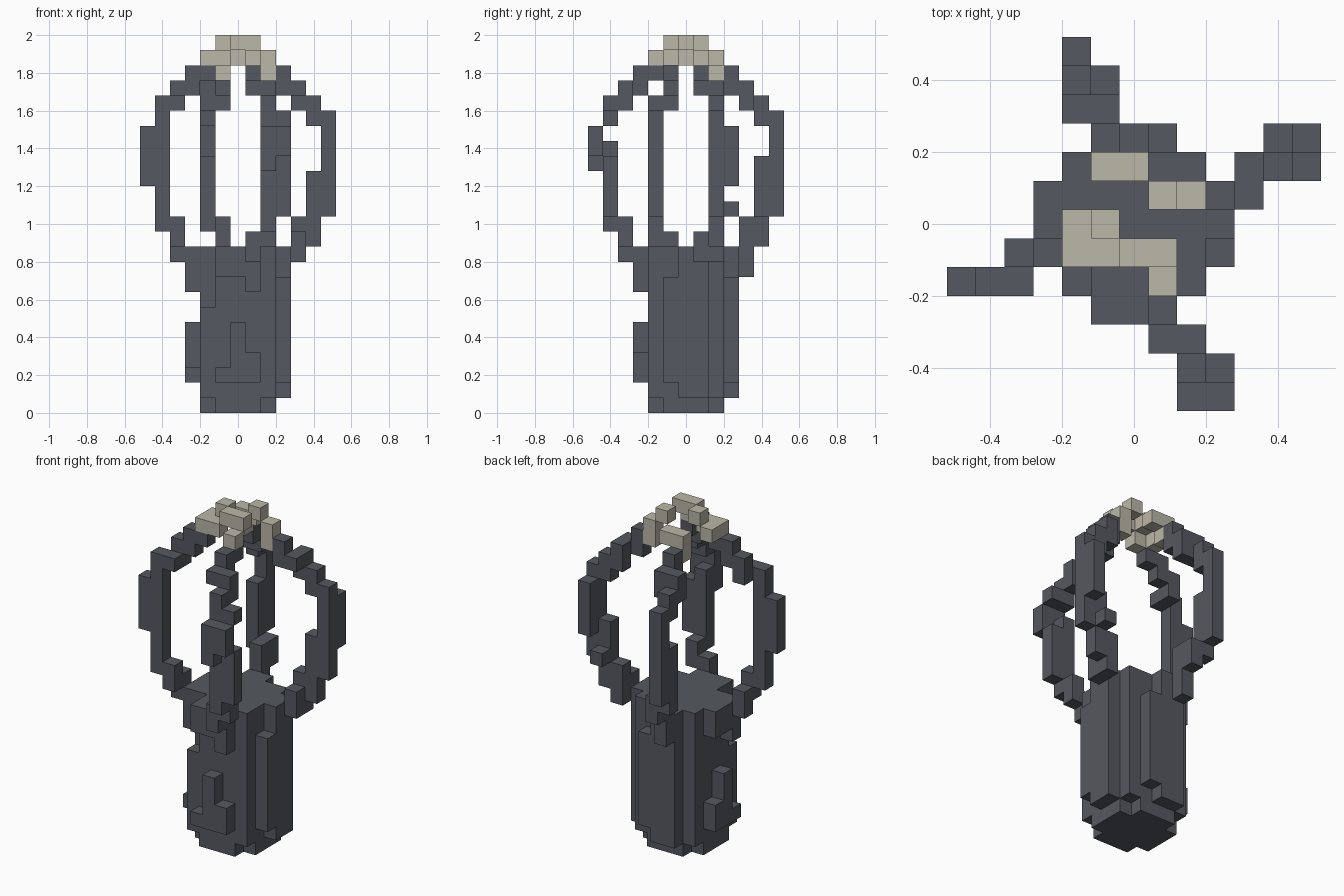
import bpy
import bmesh
import math
from mathutils import Vector

U = 0.08  # edge length of one block

cube = bpy.data.objects.get("Cube")
if cube:
    bpy.data.objects.remove(cube, do_unlink=True)


def make_material(name, colour):
    mat = bpy.data.materials.new(name)
    mat.use_nodes = True
    mat.diffuse_color = colour
    mat.node_tree.nodes["Principled BSDF"].inputs["Base Color"].default_value = colour
    return mat


dark = make_material("charcoal grey", (0.091, 0.098, 0.116, 1))
cream = make_material("pale stone", (0.497, 0.474, 0.392, 1))

parts = {}  # part name -> (material, set of block cells)


def add_column(part, mat, x, y, low, high):
    cells = parts.setdefault(part, (mat, set()))[1]
    cells.update((x, y, z) for z in range(low, high + 1))


# Each arm is described outward from the axis, then turned to its side
TURN = {
    "front": lambda r, s: (s, -r),
    "left": lambda r, s: (r, s),
    "back": lambda r, s: (-s, r),
    "right": lambda r, s: (-r, -s),
}


def add_arm_columns(side, part, mat, columns):
    for r, s, low, high in columns:
        add_column(part, mat, *TURN[side](r, s), low, high)


# Body: rounded shaft with a narrower foot
for x in range(-2, 3):
    for y in range(-2, 3):
        corner = abs(x) == 2 and abs(y) == 2
        top = 6 if (x, y) == (-2, -2) else 10
        add_column("body", dark, x, y, 1 if corner else 0, top)

# Raised ribs on the two smooth sides
for a in (-1, 0, 1):
    low, high = (2, 8) if a == -1 else (1, 10)
    add_column("side_ribs", dark, 3, a, low, high)
    add_column("back_ribs", dark, -a, 3, low, high)

# Stepped plates on the other two sides
for a, high in ((-1, 2), (0, 5), (1, 3)):
    add_column("front_plate", dark, a, -3, 2, high)
    add_column("side_plate", dark, -3, a, 2, high)
for a in (-1, 0):
    add_column("front_plate", dark, a, -3, 9, 10)
    add_column("side_plate", dark, -3, a + 1, 9, 10)

# Arms: shared root and shoulder, then the bowed middle of each one
middle = {
    "front": [(5, 2, 12, 17), (5, 3, 13, 16), (6, 2, 16, 18), (6, 3, 17, 18),
              (5, 2, 19, 20), (5, 3, 19, 19), (4, 2, 11, 12), (4, 1, 10, 11),
              (4, 2, 20, 21), (4, 1, 21, 21)],
    "left": [(5, 2, 11, 15), (5, 3, 13, 13), (6, 2, 13, 19), (6, 3, 15, 18),
             (5, 2, 19, 20), (4, 2, 10, 12), (4, 1, 10, 11),
             (4, 2, 20, 21), (4, 1, 21, 21)],
    "back": [(5, 2, 12, 16), (5, 1, 11, 12), (6, 2, 13, 19), (5, 2, 19, 20),
             (4, 1, 9, 12), (4, 2, 20, 21), (4, 1, 20, 21)],
    "right": [(5, 2, 12, 20), (6, 2, 15, 18), (4, 2, 11, 12), (4, 1, 10, 11),
              (4, 2, 20, 20), (4, 1, 20, 21)],
}
for side, columns in middle.items():
    arm, tip = side + "_arm", side + "_tip"
    add_arm_columns(side, arm, dark, columns)
    add_arm_columns(side, arm, dark, [(3, 1, 8, 10), (3, 1, 21, 22)])
    long_tip = side in ("left", "back")
    if not long_tip:
        add_arm_columns(side, arm, dark, [(2, 1, 22, 22)])
    add_arm_columns(side, tip, cream, [(2, 1, 22 if long_tip else 23, 23)])

# Pale claws curling over the crown
for side, x, y, z in (("front", 1, -1, 24), ("front", 0, -1, 24),
                      ("left", 1, 1, 24), ("back", 0, 2, 23),
                      ("right", -1, -1, 23), ("right", -2, 0, 23),
                      ("right", -1, 0, 24)):
    add_column(side + "_tip", cream, x, y, z, z)

occupied = set().union(*(cells for _, cells in parts.values()))
AXES = (Vector((1, 0, 0)), Vector((0, 1, 0)), Vector((0, 0, 1)))


def build(name, mat, cells):
    """Make a block mesh with only its exposed faces."""
    bm = bmesh.new()
    for cell in sorted(cells):
        centre = Vector(cell) + AXES[2] / 2
        for n in range(3):
            u, v = AXES[(n + 1) % 3], AXES[(n + 2) % 3]
            for sign in (-1, 1):
                step = AXES[n] * sign
                if tuple(int(c) for c in Vector(cell) + step) in occupied:
                    continue
                mid = centre + step / 2
                ring = [mid + (a * u + b * v * sign) / 2
                        for a, b in ((-1, -1), (1, -1), (1, 1), (-1, 1))]
                bm.faces.new([bm.verts.new(p * U) for p in ring])
    bmesh.ops.remove_doubles(bm, verts=bm.verts, dist=U / 100)
    bmesh.ops.dissolve_limit(bm, angle_limit=math.radians(1),
                             verts=bm.verts, edges=bm.edges)
    mesh = bpy.data.meshes.new(name)
    bm.to_mesh(mesh)
    bm.free()
    mesh.materials.append(mat)
    bpy.context.collection.objects.link(bpy.data.objects.new(name, mesh))


for name, (mat, cells) in parts.items():
    build(name, mat, cells)
